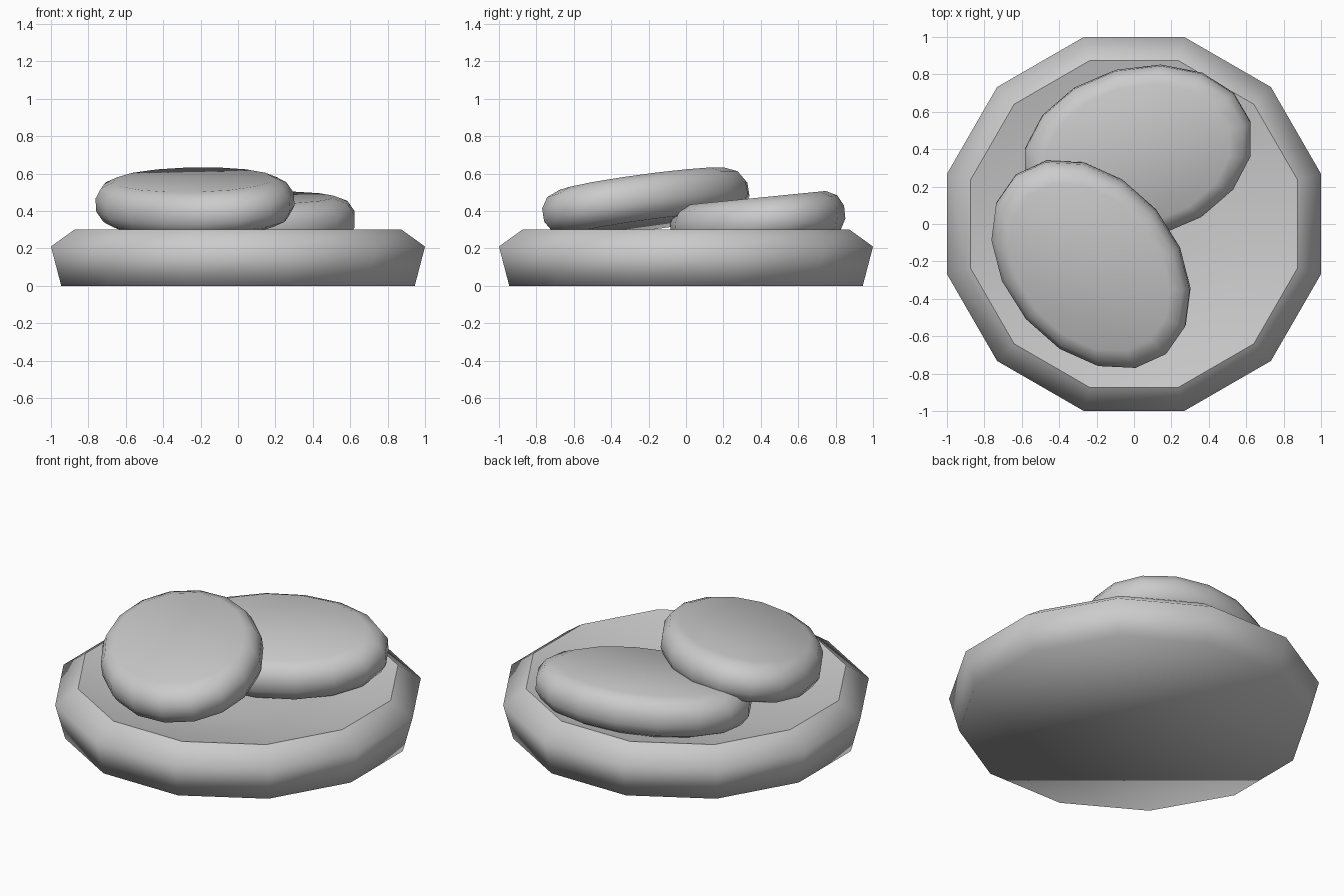
import bpy, bmesh
from math import cos, sin, pi, radians
from mathutils import Vector, Matrix

if "Cube" in bpy.data.objects:
    bpy.data.objects.remove(bpy.data.objects["Cube"])


def lathe(name, profile, sides, start, sx=1.0, sy=1.0, sharp_ring=None):
    """Stack rings from (radius, z) points, cap both ends, shade smooth."""
    bm = bmesh.new()
    rings = []
    for r, z in profile:
        rings.append([bm.verts.new((sx * r * cos(start + 2 * pi * i / sides),
                                    sy * r * sin(start + 2 * pi * i / sides), z))
                      for i in range(sides)])
    for a, b in zip(rings, rings[1:]):
        for i in range(sides):
            j = (i + 1) % sides
            bm.faces.new((a[i], a[j], b[j], b[i]))
    bm.faces.new(rings[0][::-1])
    bm.faces.new(rings[-1])
    for f in bm.faces:
        f.smooth = True
    if sharp_ring is not None:
        ring = rings[sharp_ring]
        for i in range(sides):
            bm.edges.get((ring[i], ring[(i + 1) % sides])).smooth = False
    bmesh.ops.recalc_face_normals(bm, faces=bm.faces)
    mesh = bpy.data.meshes.new(name)
    bm.to_mesh(mesh)
    bm.free()
    obj = bpy.data.objects.new(name, mesh)
    bpy.context.collection.objects.link(obj)
    return obj


# Twelve-sided shallow dish: base, belly, rim (crisp inner edge), hollow
k = 1 / cos(radians(15))
lathe("dish", [(0.945 * k, 0), (1.0 * k, 0.21), (0.875 * k, 0.30),
               (0.62 * k, 0.235), (0.32 * k, 0.205)],
      12, radians(15), sharp_ring=2)

# Flat rounded oval buns leaning on each other
half = [(1.0, 0.035), (0.935, 0.092), (0.81, 0.122)]
bun_profile = [(r, -z) for r, z in reversed(half)] + half


def bun(name, centre, turn, slope):
    obj = lathe(name, bun_profile, 16, 0, 0.625, 0.455)
    normal = Vector((-slope[0], -slope[1], 1)).normalized()
    tilt = Vector((0, 0, 1)).rotation_difference(normal).to_matrix().to_4x4()
    obj.matrix_world = (Matrix.Translation(centre) @ tilt
                        @ Matrix.Rotation(radians(turn), 4, 'Z'))


bun("lower_bun", (0.02, 0.383, 0.348), 15, (0.0, 0.10))
bun("upper_bun", (-0.23, -0.215, 0.447), -50, (0.07, 0.155))
